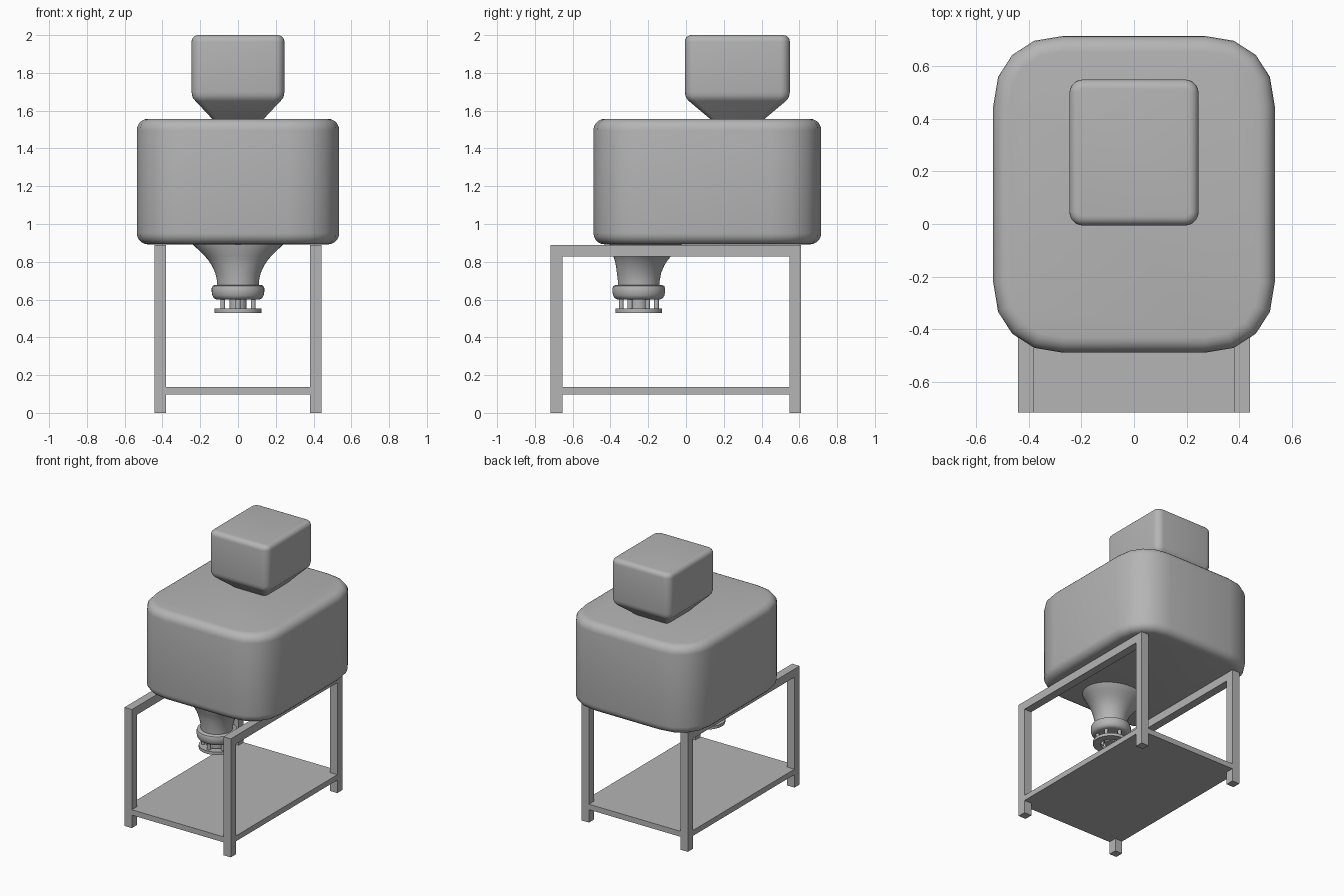
import bpy, bmesh, math

if "Cube" in bpy.data.objects:
    bpy.data.objects.remove(bpy.data.objects["Cube"])

grey = bpy.data.materials.new("machine_grey")
grey.diffuse_color = (0.46, 0.46, 0.46, 1)
grey.use_nodes = True
grey.node_tree.nodes["Principled BSDF"].inputs["Base Color"].default_value = grey.diffuse_color


def finish(name, bm, smooth=True):
    bmesh.ops.recalc_face_normals(bm, faces=bm.faces)
    me = bpy.data.meshes.new(name)
    bm.to_mesh(me)
    bm.free()
    me.materials.append(grey)
    ob = bpy.data.objects.new(name, me)
    bpy.context.collection.objects.link(ob)
    if smooth:
        bpy.ops.object.select_all(action='DESELECT')
        ob.select_set(True)
        bpy.context.view_layer.objects.active = ob
        bpy.ops.object.shade_smooth_by_angle(angle=math.radians(35))
    return ob


def box(name, x0, x1, y0, y1, z0, z1):
    bm = bmesh.new()
    bmesh.ops.create_cube(bm, size=1)
    for v in bm.verts:
        v.co = ((x0 + x1) / 2 + v.co.x * (x1 - x0),
                (y0 + y1) / 2 + v.co.y * (y1 - y0),
                (z0 + z1) / 2 + v.co.z * (z1 - z0))
    return finish(name, bm, False)


def loft(name, rings, closed=False):
    """Skin a list of equal-length point rings, capped or joined end to end."""
    bm = bmesh.new()
    vr = [[bm.verts.new(p) for p in r] for r in rings]
    n = len(vr[0])
    pairs = list(zip(vr, vr[1:])) + ([(vr[-1], vr[0])] if closed else [])
    for a, b in pairs:
        for i in range(n):
            j = (i + 1) % n
            bm.faces.new((a[i], a[j], b[j], b[i]))
    if not closed:
        bm.faces.new(vr[0])
        bm.faces.new(vr[-1])
    return finish(name, bm)


def rounded_rect(cy, hx, hy, r, z, seg, p=2.0):
    pts = []
    for sx, sy, start in ((1, 1, 0), (-1, 1, 1), (-1, -1, 0), (1, -1, 1)):
        for k in range(seg + 1):
            t = k / seg if start == 0 else 1 - k / seg
            a = t * math.pi / 2
            c, s = max(math.cos(a), 0) ** (2 / p), math.sin(a) ** (2 / p)
            pts.append((sx * (hx - r + r * c), cy + sy * (hy - r + r * s), z))
    return pts


def ellipse(cy, rx, ry, z, n=48, cx=0):
    return [(cx + rx * math.cos(2 * math.pi * i / n),
             cy + ry * math.sin(2 * math.pi * i / n), z) for i in range(n)]


# main rounded housing
b, steps = 0.06, 5
prof = []
for k in range(steps + 1):
    a = k / steps * math.pi / 2
    prof.append((b * (1 - math.sin(a)), 0.892 + b * (1 - math.cos(a))))
prof += [(i, 0.892 + 1.557 - z) for i, z in reversed(prof)]
loft("main_housing", [rounded_rect(0.113, 0.536 - i, 0.603 - i, 0.268 - i, z, 4, 2.2)
                      for i, z in prof])

# hopper with tapered throat: half x, half y, corner radius, z
hop = [(0.10, 0.105, 0.02, 1.52), (0.137, 0.145, 0.025, 1.557),
       (0.225, 0.257, 0.04, 1.651), (0.237, 0.268, 0.045, 1.664),
       (0.243, 0.275, 0.05, 1.68), (0.246, 0.278, 0.052, 1.70)]
for k in range(6):
    a = k / 5 * math.pi / 2
    i = 0.035 * (1 - math.cos(a))
    hop.append((0.246 - i, 0.278 - i, 0.052 - i, 1.965 + 0.035 * math.sin(a)))
loft("hopper", [rounded_rect(0.272, hx, hy, r, z, 5) for hx, hy, r, z in hop])

# flared outlet neck, leaning back into the housing
Y = -0.25
neck = [(0.64, 0.11, 0.11, Y), (0.70, 0.111, 0.111, Y), (0.74, 0.12, 0.117, -0.249),
        (0.78, 0.138, 0.128, -0.243), (0.81, 0.158, 0.141, -0.237),
        (0.83, 0.176, 0.153, -0.232), (0.86, 0.206, 0.172, -0.223),
        (0.89, 0.238, 0.19, -0.214), (0.92, 0.26, 0.20, -0.21)]
loft("outlet_neck", [ellipse(cy, rx, ry, z) for z, rx, ry, cy in neck])

# rounded collar
collar = [(0.10, 0.60), (0.115, 0.601), (0.128, 0.608), (0.136, 0.622), (0.139, 0.64),
          (0.139, 0.66), (0.135, 0.671), (0.126, 0.676), (0.105, 0.678)]
loft("outlet_collar", [ellipse(Y, r, r, z) for r, z in collar])

# die ring, centre stem and posts
ring = [(0.07, 0.53), (0.124, 0.53), (0.124, 0.552), (0.07, 0.552)]
loft("die_ring", [ellipse(Y, r, r, z) for r, z in ring], closed=True)
loft("centre_stem", [ellipse(Y, 0.045, 0.045, z, 32) for z in (0.536, 0.61)])
for k in range(6):
    a = math.pi / 6 + k * math.pi / 3
    loft("ring_post", [ellipse(Y + 0.093 * math.sin(a), 0.013, 0.013, z, 16,
                               0.093 * math.cos(a)) for z in (0.535, 0.61)])

# stand: legs, side rails and shelf
for s in (-1, 1):
    x0, x1 = sorted((s * 0.38, s * 0.442))
    box("front_leg", x0, x1, -0.717, -0.655, 0, 0.89)
    box("back_leg", x0, x1, 0.547, 0.609, 0, 0.89)
    box("side_rail", x0, x1, -0.655, 0.547, 0.828, 0.89)
    box("shelf_side_rail", x0, x1, -0.655, 0.547, 0.097, 0.138)
box("shelf", -0.38, 0.38, -0.717, 0.609, 0.097, 0.138)
